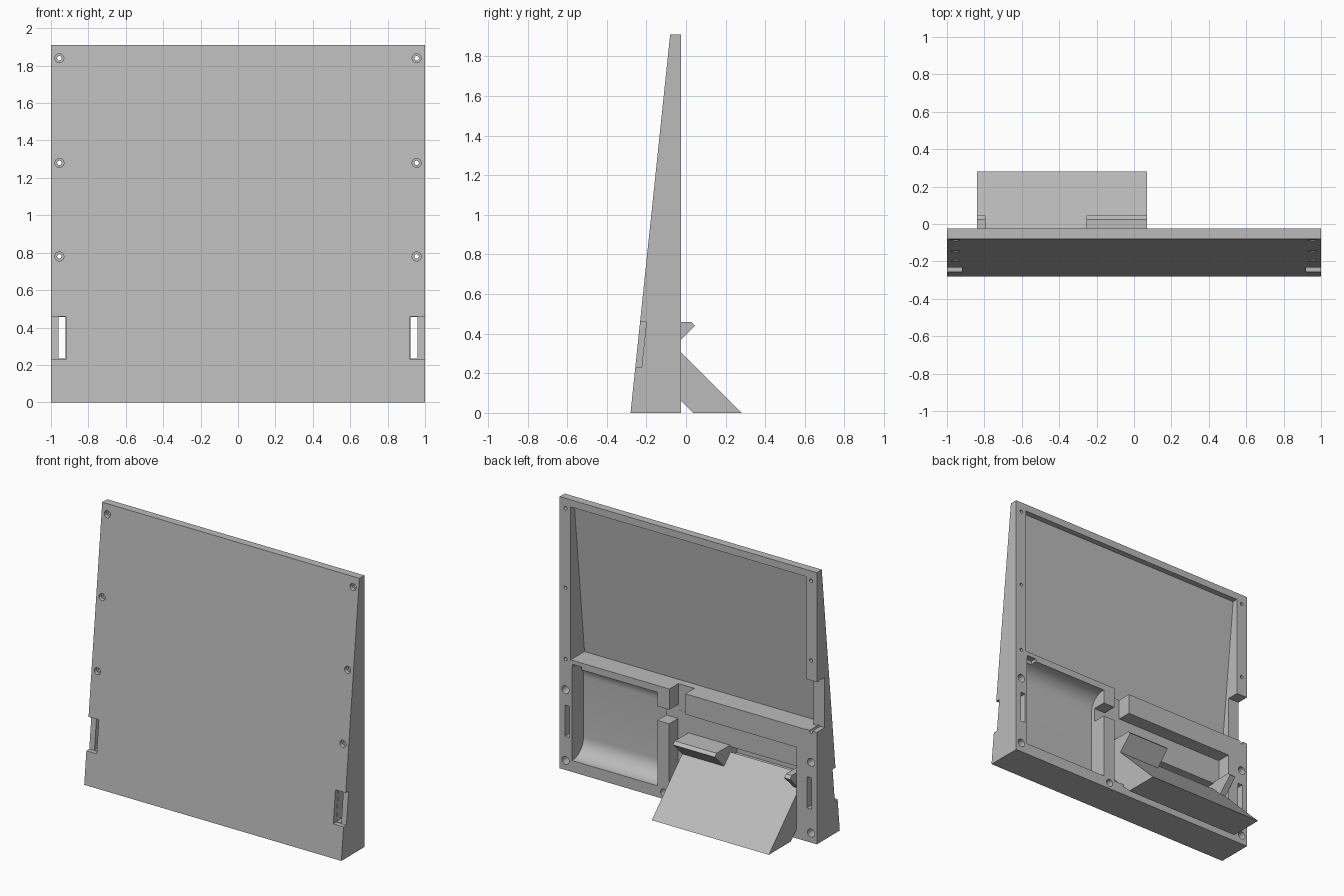
import bpy
import bmesh
import math
from mathutils import Matrix

cube = bpy.data.objects.get("Cube")
if cube:
    bpy.data.objects.remove(cube, do_unlink=True)

grey = bpy.data.materials.new("plain grey")
grey.use_nodes = True
COLOR = (0.5, 0.5, 0.5, 1)
grey.diffuse_color = COLOR
grey.node_tree.nodes["Principled BSDF"].inputs["Base Color"].default_value = COLOR

BACK = -0.025    # flat rear plane
FLOOR = -0.125   # floor of the shallow rear compartments
OUT = 0.1        # cutters reach past the rear plane to here
HEIGHT = 1.91


def front(z):
    """Depth of the leaning front face at height z."""
    return -0.28 + 0.2 * z / HEIGHT


def finish(name, bm):
    bmesh.ops.recalc_face_normals(bm, faces=bm.faces)
    mesh = bpy.data.meshes.new(name)
    bm.to_mesh(mesh)
    bm.free()
    mesh.materials.append(grey)
    ob = bpy.data.objects.new(name, mesh)
    bpy.context.scene.collection.objects.link(ob)
    return ob


def prism(name, profile, x0, x1):
    """Extrude a (y, z) profile along x."""
    bm = bmesh.new()
    face = bm.faces.new([bm.verts.new((x0, y, z)) for y, z in profile])
    ext = bmesh.ops.extrude_face_region(bm, geom=[face])
    verts = [v for v in ext["geom"] if isinstance(v, bmesh.types.BMVert)]
    bmesh.ops.translate(bm, verts=verts, vec=(x1 - x0, 0, 0))
    return finish(name, bm)


def rect(y0, y1, z0, z1):
    return [(y0, z0), (y1, z0), (y1, z1), (y0, z1)]


def slanted(y0, y1, z0, z1):
    """Profile whose deep side runs parallel to the front face."""
    return [(front(z0) + y0, z0), (y1, z0), (y1, z1), (front(z1) + y0, z1)]


def bore(x, z, r, y0, y1):
    """Round cutter running along y."""
    bm = bmesh.new()
    mat = Matrix.Translation((x, (y0 + y1) / 2, z)) @ Matrix.Rotation(math.pi / 2, 4, "X")
    bmesh.ops.create_cone(bm, cap_ends=True, segments=24, radius1=r, radius2=r,
                          depth=y1 - y0, matrix=mat)
    return finish("bore_cutter", bm)


# Wedge-shaped main panel
panel = prism("wedge_panel", [(front(0), 0), (BACK, 0), (BACK, HEIGHT), (front(HEIGHT), HEIGHT)], -1, 1)
cutters = []


def cut(profile, x0, x1):
    cutters.append(prism("cutter", profile, x0, x1))


# Large upper recess and the opening in its right rim
cut(slanted(0.02, OUT, 0.785, 1.86), -0.914, 0.914)
cut(rect(-0.112, OUT, 0.787, 1.14), -1.1, -0.9)

# Pocket with rounded top and bottom
deep, low, high, r = -0.155, 0.08, 0.737, 0.12
arc = [math.radians(90 * i / 12) for i in range(13)]
pocket = [(OUT, low)]
pocket += [(deep + r - r * math.sin(a), low + r - r * math.cos(a)) for a in arc]
pocket += [(deep + r - r * math.cos(a), high - r + r * math.sin(a)) for a in arc]
pocket += [(OUT, high)]
cut(pocket, 0.24, 0.905)
cut(rect(-0.07, OUT, 0.7, 0.757), 0.83, 0.9)

# Tray compartment, cable gaps and the slot behind the tray
cut(rect(FLOOR, OUT, 0.075, 0.64), -0.84, 0.148)
cut(rect(FLOOR - 0.001, OUT, 0.6, 0.85), 0.023, 0.147)
cut(rect(FLOOR + 0.001, OUT, 0.54, 0.639), 0.13, 0.26)
cut(rect(-0.2, -0.1, 0.38, 0.45), -0.795, -0.255)

for s in (-1, 1):
    # Side notches on the front with slots through to the rear
    cut([(front(z) + d, z) for d, z in ((-0.1, 0.23), (0.032, 0.23), (0.032, 0.46), (-0.1, 0.46))],
        s * 0.92, s * 1.1)
    cut(rect(-0.4, OUT, 0.235, 0.455), s * 0.922, s * 0.96)
    # Counterbored screw holes
    for z in (0.78, 1.28, 1.84):
        cutters.append(bore(s * 0.955, z, 0.024, front(z) - 0.1, front(z) + 0.025))
        cutters.append(bore(s * 0.955, z, 0.012, -0.4, OUT))
    # Blind mounting holes on the rear
    for z in (0.067, 0.564):
        cutters.append(bore(s * 0.955, z, 0.028, -0.13, OUT))
cutters.append(bore(0.19, 0.045, 0.026, -0.13, OUT))

for c in cutters:
    c.hide_render = True
    mod = panel.modifiers.new("cut", "BOOLEAN")
    mod.operation = "DIFFERENCE"
    mod.solver = "EXACT"
    mod.object = c

# Bake the cuts and discard the cutters
bpy.context.view_layer.update()
baked = bpy.data.meshes.new_from_object(panel.evaluated_get(bpy.context.evaluated_depsgraph_get()))
panel.modifiers.clear()
panel.data = baked
baked.name = "wedge_panel"
baked.materials.clear()
baked.materials.append(grey)
baked.polygons.foreach_set("material_index", [0] * len(baked.polygons))
for c in cutters:
    bpy.data.objects.remove(c, do_unlink=True)

# Sloping tray and its two retaining hooks
prism("sloping_tray", [(-0.13, 0.41), (0.28, 0), (0.035, 0), (-0.13, 0.165)], -0.84, 0.07)
hook = [(-0.13, 0.46), (0.025, 0.46), (0.045, 0.44), (-0.06, 0.335), (-0.13, 0.4)]
prism("wide_hook", hook, -0.255, 0.07)
prism("narrow_hook", hook, -0.84, -0.795)

# Smooth only the rounded pocket and the bores
bpy.ops.object.select_all(action="DESELECT")
panel.select_set(True)
bpy.context.view_layer.objects.active = panel
bpy.ops.object.shade_smooth_by_angle(angle=math.radians(25))
